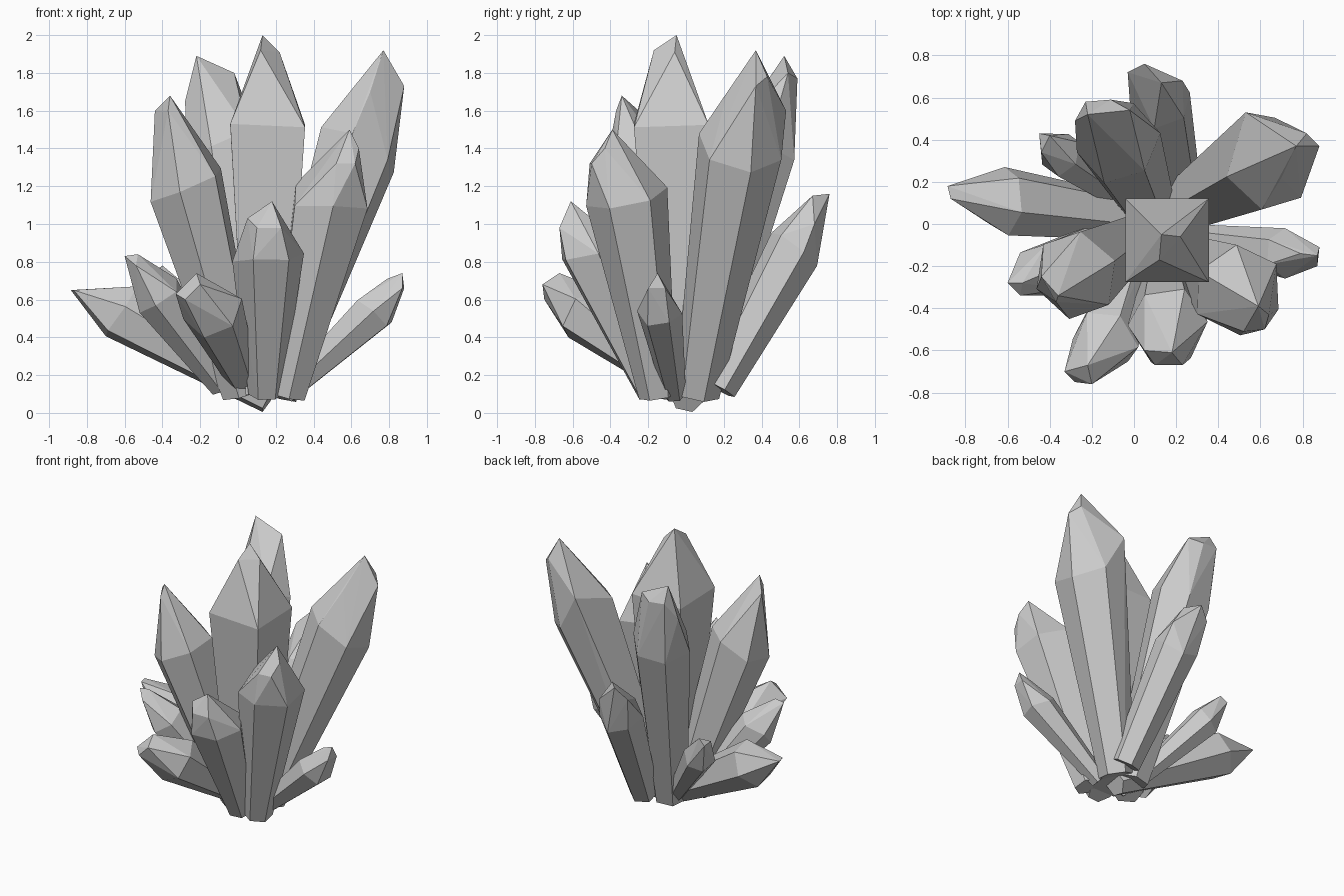
import bpy, bmesh, math, random
from mathutils import Vector

random.seed(4)


def crystal(name, base, base_r, shoulder, r, tips, twist=0, sides=6, jitter=0.25):
    """Faceted shard: narrow base ring, wide uneven shoulder ring, chiselled tip."""
    b, s = Vector(base), Vector(shoulder)
    d = (s - b).normalized()
    u = (Vector((1, 0, 0)) - d * d.x).normalized()
    v = d.cross(u)
    bm = bmesh.new()
    for i in range(sides):
        a = math.radians(twist) + 2 * math.pi * i / sides
        out = u * math.cos(a) + v * math.sin(a)
        bm.verts.new(b + out * base_r)
        bm.verts.new(s + out * r + d * r * random.uniform(-jitter, jitter))
    for t in tips:
        bm.verts.new(t)
    bmesh.ops.convex_hull(bm, input=bm.verts[:])
    loose = [g for g in bm.verts if not g.link_faces]
    bmesh.ops.delete(bm, geom=loose, context='VERTS')
    bmesh.ops.dissolve_limit(bm, angle_limit=math.radians(1.5),
                             verts=bm.verts[:], edges=bm.edges[:])
    bmesh.ops.recalc_face_normals(bm, faces=bm.faces[:])
    me = bpy.data.meshes.new(name)
    bm.to_mesh(me)
    bm.free()
    bpy.context.collection.objects.link(bpy.data.objects.new(name, me))


# Tall central crystal
crystal("central_crystal", (0.15, -0.05, 0.10), 0.155, (0.157, -0.078, 1.54), 0.28,
        [(0.13, -0.05, 2.0), (0.22, -0.06, 1.91), (0.12, -0.17, 1.92)], 45, 4, 0.12)

# Large leaning crystals around it
crystal("right_back_crystal", (0.20, 0.06, 0.10), 0.12, (0.635, 0.285, 1.40), 0.23,
        [(0.77, 0.37, 1.92), (0.88, 0.37, 1.73), (0.82, 0.43, 1.78),
         (0.53, 0.53, 1.60), (0.70, 0.22, 1.70)], 20)
crystal("left_back_crystal", (0.08, 0.06, 0.10), 0.12, (-0.075, 0.39, 1.40), 0.205,
        [(-0.22, 0.52, 1.89), (-0.02, 0.54, 1.80), (-0.11, 0.59, 1.77),
         (-0.23, 0.58, 1.78), (-0.28, 0.49, 1.65)], 10)
crystal("left_front_crystal", (0.02, -0.05, 0.10), 0.11, (-0.275, -0.24, 1.20), 0.215,
        [(-0.36, -0.34, 1.68), (-0.44, -0.25, 1.60), (-0.37, -0.37, 1.60)], -38)
crystal("right_front_crystal", (0.265, -0.15, 0.09), 0.10, (0.49, -0.31, 1.12), 0.22,
        [(0.59, -0.39, 1.50), (0.64, -0.43, 1.40), (0.62, -0.50, 1.32), (0.52, -0.51, 1.32)], 33)

# Medium crystals
crystal("front_crystal", (0.145, -0.17, 0.10), 0.09, (0.16, -0.48, 0.84), 0.19,
        [(0.18, -0.61, 1.12), (0.05, -0.60, 1.03), (0.23, -0.67, 0.98), (0.10, -0.67, 0.98)], 5)
crystal("back_crystal", (0.22, 0.17, 0.13), 0.10, (0.125, 0.57, 0.86), 0.15,
        [(0.05, 0.76, 1.16), (0.13, 0.67, 1.15), (-0.03, 0.72, 1.08), (0.23, 0.68, 1.0)], 20)
crystal("far_left_crystal", (0.17, 0.005, 0.08), 0.09, (-0.62, 0.11, 0.54), 0.165,
        [(-0.885, 0.18, 0.65), (-0.80, 0.09, 0.60), (-0.87, 0.12, 0.65)], 30)

# Small low crystals
crystal("front_left_crystal", (0.04, -0.05, 0.14), 0.075, (-0.13, -0.55, 0.54), 0.165,
        [(-0.22, -0.67, 0.74), (-0.33, -0.70, 0.63), (-0.20, -0.76, 0.68), (-0.28, -0.75, 0.60)], 10)
crystal("left_small_crystal", (-0.08, -0.02, 0.14), 0.07, (-0.43, -0.22, 0.63), 0.135,
        [(-0.60, -0.28, 0.83), (-0.53, -0.28, 0.84), (-0.54, -0.34, 0.78)], 25)
crystal("left_back_small_crystal", (0.02, 0.08, 0.14), 0.06, (-0.34, 0.33, 0.60), 0.11,
        [(-0.45, 0.43, 0.74), (-0.40, 0.42, 0.78), (-0.44, 0.34, 0.74)], 15)
crystal("right_small_crystal", (0.25, -0.06, 0.10), 0.06, (0.72, -0.14, 0.535), 0.118,
        [(0.87, -0.15, 0.74), (0.88, -0.11, 0.66), (0.87, -0.20, 0.66), (0.79, -0.14, 0.71)], 20)
